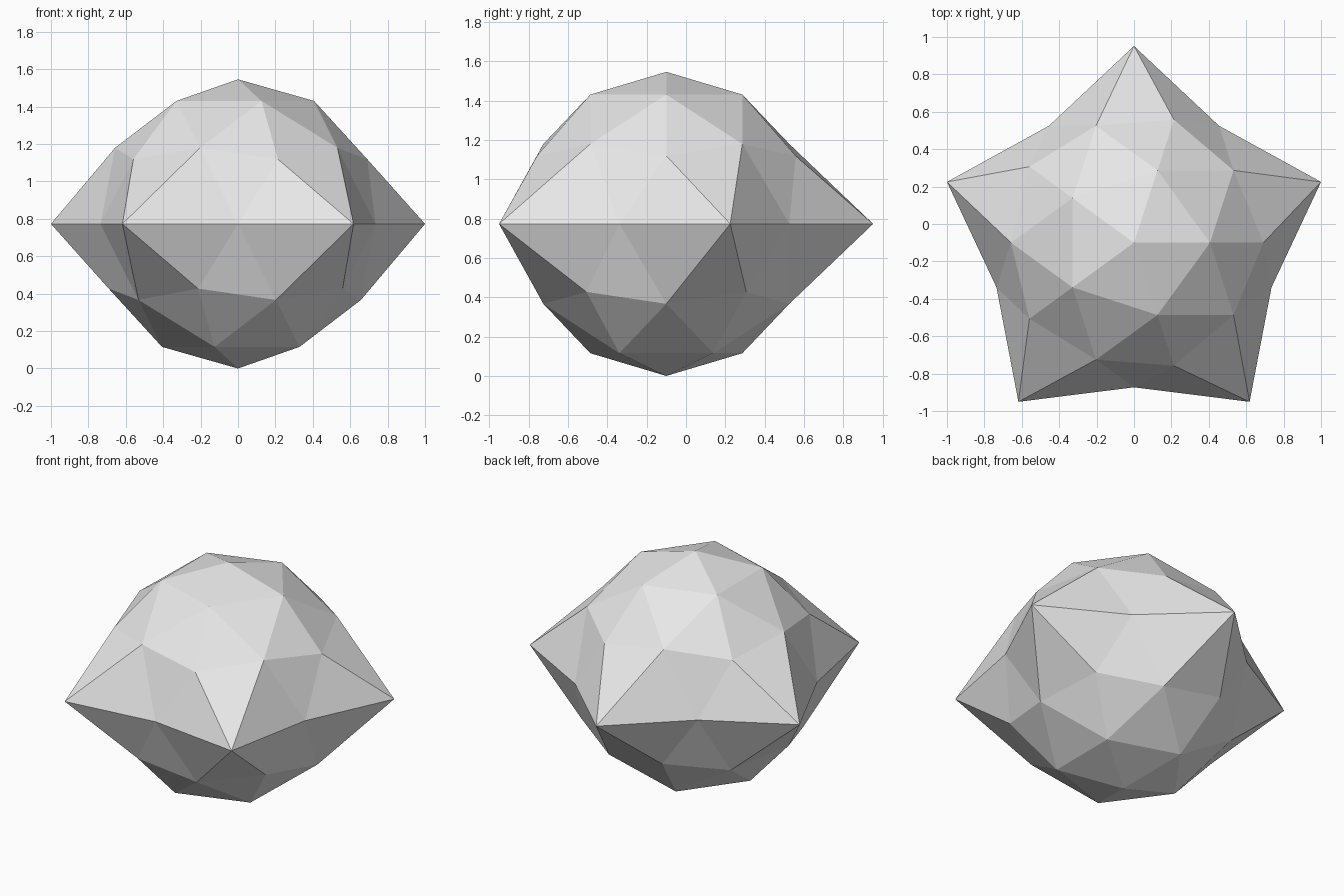
import bpy
import bmesh
from math import atan2, cos, hypot, pi, radians

default = bpy.data.objects.get("Cube")
if default:
    bpy.data.objects.remove(default, do_unlink=True)

TIP_RADIUS = 1 / cos(radians(18))   # five-pointed star spans x = -1 to 1
RADIUS = 0.773
CENTRE_Y = -0.1

# Single stone-grey colour
grey = bpy.data.materials.new("light grey")
grey.use_nodes = True
colour = (0.8, 0.8, 0.8, 1)
grey.diffuse_color = colour
grey.node_tree.nodes["Principled BSDF"].inputs["Base Color"].default_value = colour

# Faceted ball
bm = bmesh.new()
bmesh.ops.create_icosphere(bm, subdivisions=2, radius=RADIUS)

# Pull every second equator vertex outwards into a star point
for v in bm.verts:
    if abs(v.co.z) < 0.01:
        turn = (atan2(v.co.y, v.co.x) - pi / 2) / radians(72)
        if abs(turn - round(turn)) < 0.1:
            stretch = TIP_RADIUS / hypot(v.co.x, v.co.y)
            v.co.x *= stretch
            v.co.y *= stretch

# Stand the ball on the ground
bmesh.ops.translate(bm, verts=bm.verts, vec=(0, CENTRE_Y, RADIUS))
for f in bm.faces:
    f.smooth = False

mesh = bpy.data.meshes.new("star_ball")
bm.to_mesh(mesh)
bm.free()
mesh.materials.append(grey)
star_ball = bpy.data.objects.new("star_ball", mesh)
bpy.context.scene.collection.objects.link(star_ball)
